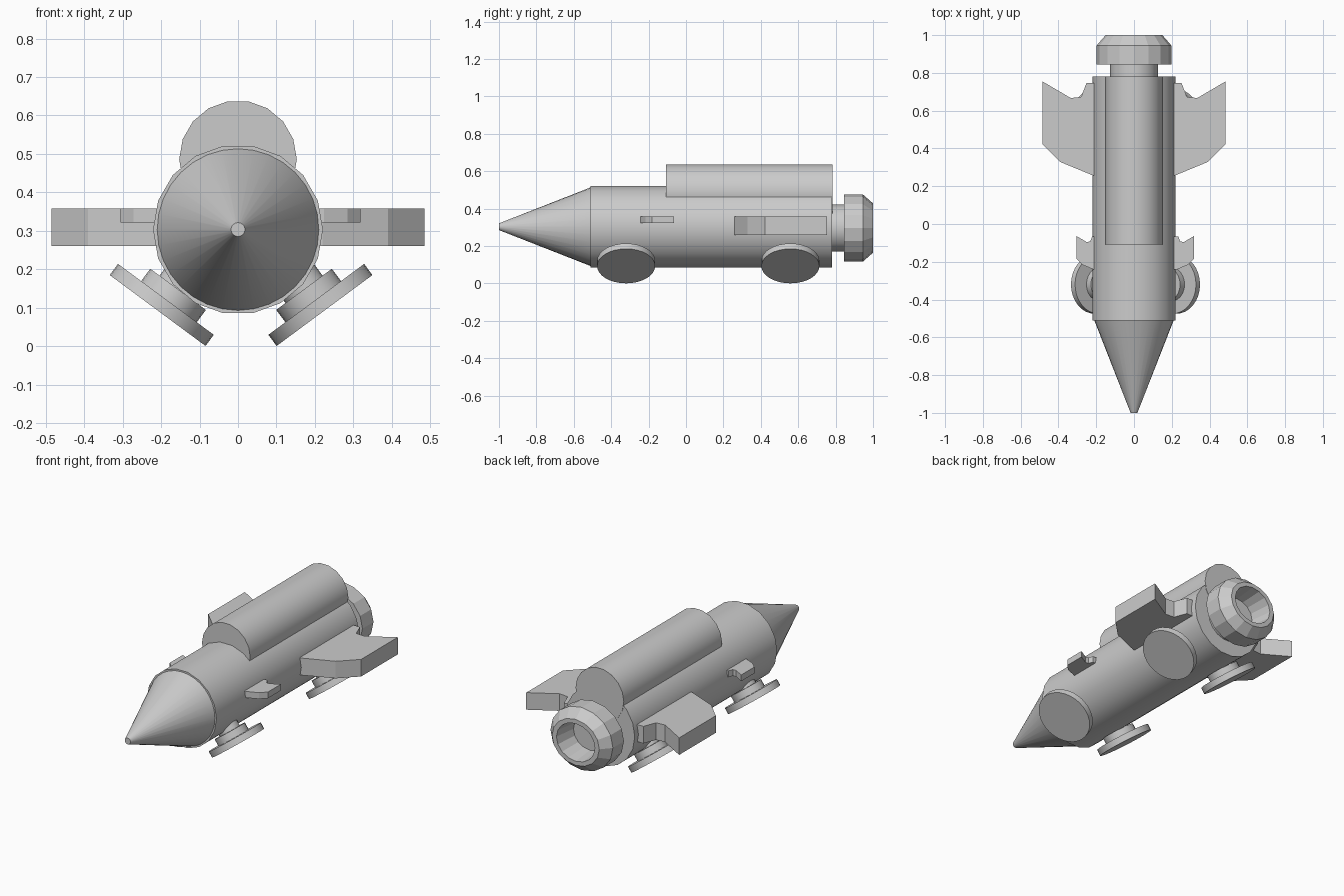
import bpy, bmesh, math
from mathutils import Vector

if "Cube" in bpy.data.objects:
    bpy.data.objects.remove(bpy.data.objects["Cube"])


def finish(name, bm, smooth):
    bmesh.ops.recalc_face_normals(bm, faces=bm.faces[:])
    me = bpy.data.meshes.new(name)
    bm.to_mesh(me)
    bm.free()
    ob = bpy.data.objects.new(name, me)
    bpy.context.collection.objects.link(ob)
    if smooth:
        bpy.ops.object.select_all(action='DESELECT')
        ob.select_set(True)
        bpy.context.view_layer.objects.active = ob
        bpy.ops.object.shade_smooth_by_angle(angle=math.radians(30))
    return ob


def turned(name, rings, sides, centre, axis=(0, 1, 0), u=(1, 0, 0), smooth=True):
    """Turned part: rings are (radius_u, radius_v, distance along axis), capped at both ends."""
    axis, u, centre = Vector(axis).normalized(), Vector(u), Vector(centre)
    v = axis.cross(u)
    bm = bmesh.new()
    loops = []
    for ru, rv, d in rings:
        loops.append([bm.verts.new(centre + axis * d
                                   + u * ru * math.cos(2 * math.pi * i / sides)
                                   + v * rv * math.sin(2 * math.pi * i / sides))
                      for i in range(sides)])
    for a, b in zip(loops, loops[1:]):
        for i in range(sides):
            j = (i + 1) % sides
            bm.faces.new((a[i], a[j], b[j], b[i]))
    bm.faces.new(loops[0])
    bm.faces.new(loops[-1])
    return finish(name, bm, smooth)


def fin(name, outline, z0, z1):
    """Flat plate extruded from a plan outline."""
    bm = bmesh.new()
    face = bm.faces.new([bm.verts.new((x, y, z0)) for x, y in outline])
    new = bmesh.ops.extrude_face_region(bm, geom=[face])['geom']
    bmesh.ops.translate(bm, vec=(0, 0, z1 - z0),
                        verts=[g for g in new if isinstance(g, bmesh.types.BMVert)])
    return finish(name, bm, False)


# Fuselage, nose and upper tank
turned("fuselage", [(.221, .221, -.51), (.221, .221, .78)], 18, (0, 0, .303))
turned("nose_cone", [(.018, .018, -1), (.211, .211, -.508)], 32, (0, 0, .303))
turned("upper_tank", [(.153, .153, -.108), (.153, .153, .782)], 18, (0, 0, .486))

# Rear engine: neck and hollow nozzle
turned("engine_neck", [(.127, .127, .77), (.127, .127, .86)], 18, (0, 0, .296))
turned("engine_nozzle", [(.198, .18, .845), (.198, .18, .945), (.15, .132, 1),
                         (.122, .108, 1), (.105, .095, .87)],
       16, (0, 0, .296), smooth=False)

# Swept fins: large at the rear, small copies at the front
OUTLINE = [(.485, .755), (.485, .423), (.39, .328), (.22, .258), (.12, .258),
           (.12, .746), (.252, .746), (.28, .672), (.335, .667)]
for side, s, shift in (("left", -1, .131), ("right", 1, .144)):
    fin("rear_fin_" + side, [(s * x, y) for x, y in OUTLINE], .26, .358)
    fin("front_fin_" + side,
        [(s * (x * .36 + shift), y * .36 - .335) for x, y in OUTLINE], .322, .358)

# Tilted wheels with hubs
for side, s, x in (("left", -1, .209), ("right", 1, .225)):
    for end, y in (("front", -.32), ("rear", .558)):
        out = Vector((s * .595, 0, -.804))
        c = Vector((s * x, y, .0925))
        tag = end + "_" + side
        turned("wheel_" + tag, [(.155, .155, -.036), (.155, .155, 0)], 32, c, out, (0, 1, 0))
        hub = c - Vector((s * .008, 0, .006))
        turned("hub_" + tag, [(.09, .09, -.076), (.09, .09, -.03)], 24, hub, out, (0, 1, 0))
        turned("axle_" + tag, [(.06, .06, -.12), (.06, .06, -.07)], 24, hub, out, (0, 1, 0))
